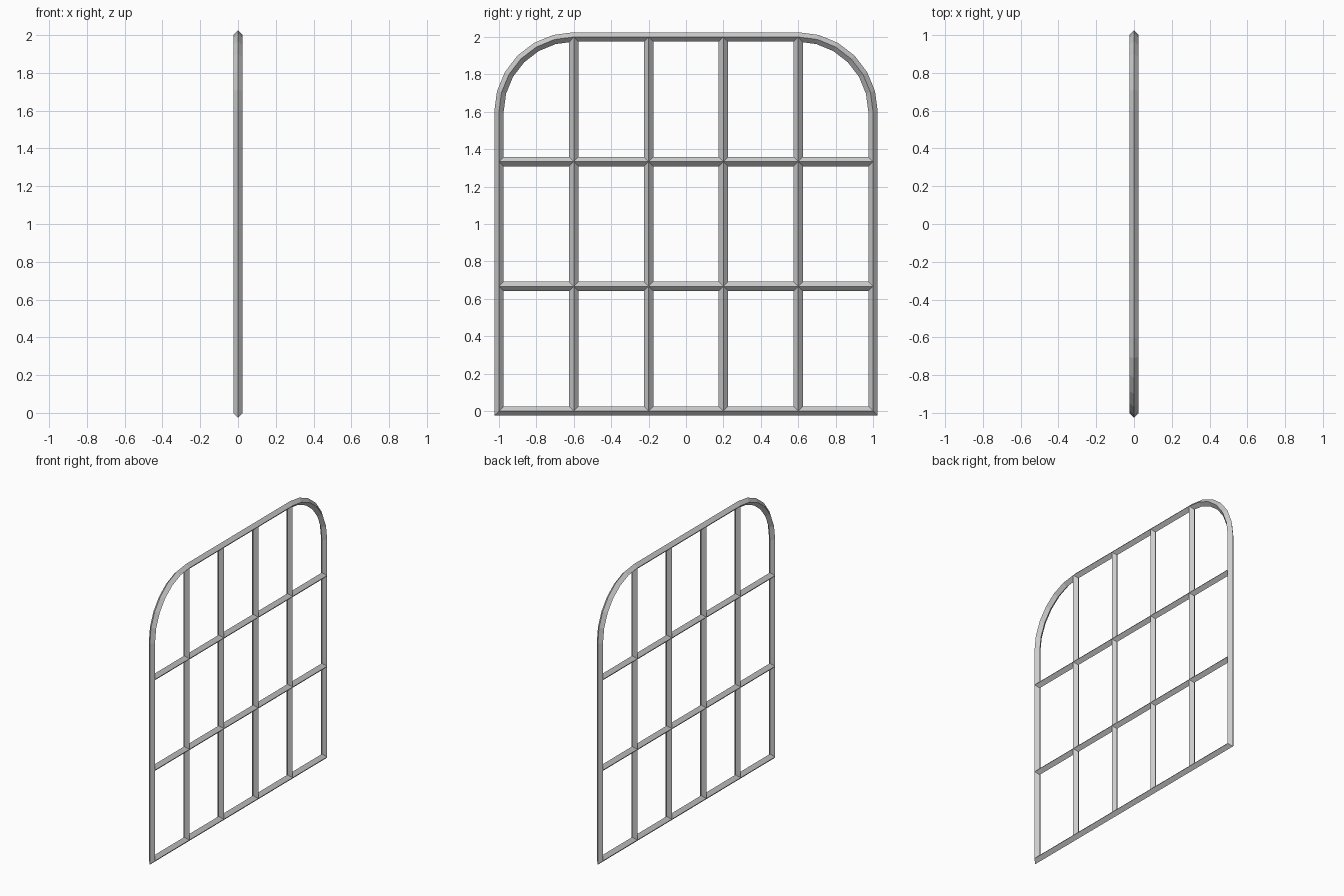
import bpy, bmesh, math

if "Cube" in bpy.data.objects:
    bpy.data.objects.remove(bpy.data.objects["Cube"])

# Flat pane layout: 5 columns x 3 rows, the two top corners rounded
YS = [-1, -0.6, -0.2, 0.2, 0.6, 1]
ZS = [0, 2 / 3, 4 / 3, 2]
RADIUS, STEPS, BAR = 0.4, 6, 0.05

bm = bmesh.new()


def corner_arc(side):
    """Rounded corner from the side edge up to the top edge."""
    return [(side * (1 - RADIUS + RADIUS * math.cos(a)), 2 - RADIUS + RADIUS * math.sin(a))
            for a in (math.pi / 2 * i / STEPS for i in range(STEPS + 1))]


for r in range(3):
    for c in range(5):
        y0, y1, z0, z1 = YS[c], YS[c + 1], ZS[r], ZS[r + 1]
        pts = [(y0, z0), (y1, z0), (y1, z1), (y0, z1)]
        if r == 2 and c == 4:
            pts = [(y0, z0), (y1, z0)] + corner_arc(1)
        elif r == 2 and c == 0:
            pts = [(y0, z0), (y1, z0)] + corner_arc(-1)[::-1]
        bm.faces.new([bm.verts.new((0, y, z)) for y, z in pts])
bmesh.ops.remove_doubles(bm, verts=bm.verts, dist=1e-4)
bmesh.ops.recalc_face_normals(bm, faces=bm.faces)

mesh = bpy.data.meshes.new("window_frame")
bm.to_mesh(mesh)
bm.free()
frame = bpy.data.objects.new("window_frame", mesh)
bpy.context.collection.objects.link(frame)

# Bars: diamond section inside, flat outer rim around the border
wire = frame.modifiers.new("bars", "WIREFRAME")
wire.thickness = BAR
wire.use_boundary = True
wire.use_even_offset = True
wire.use_replace = True
